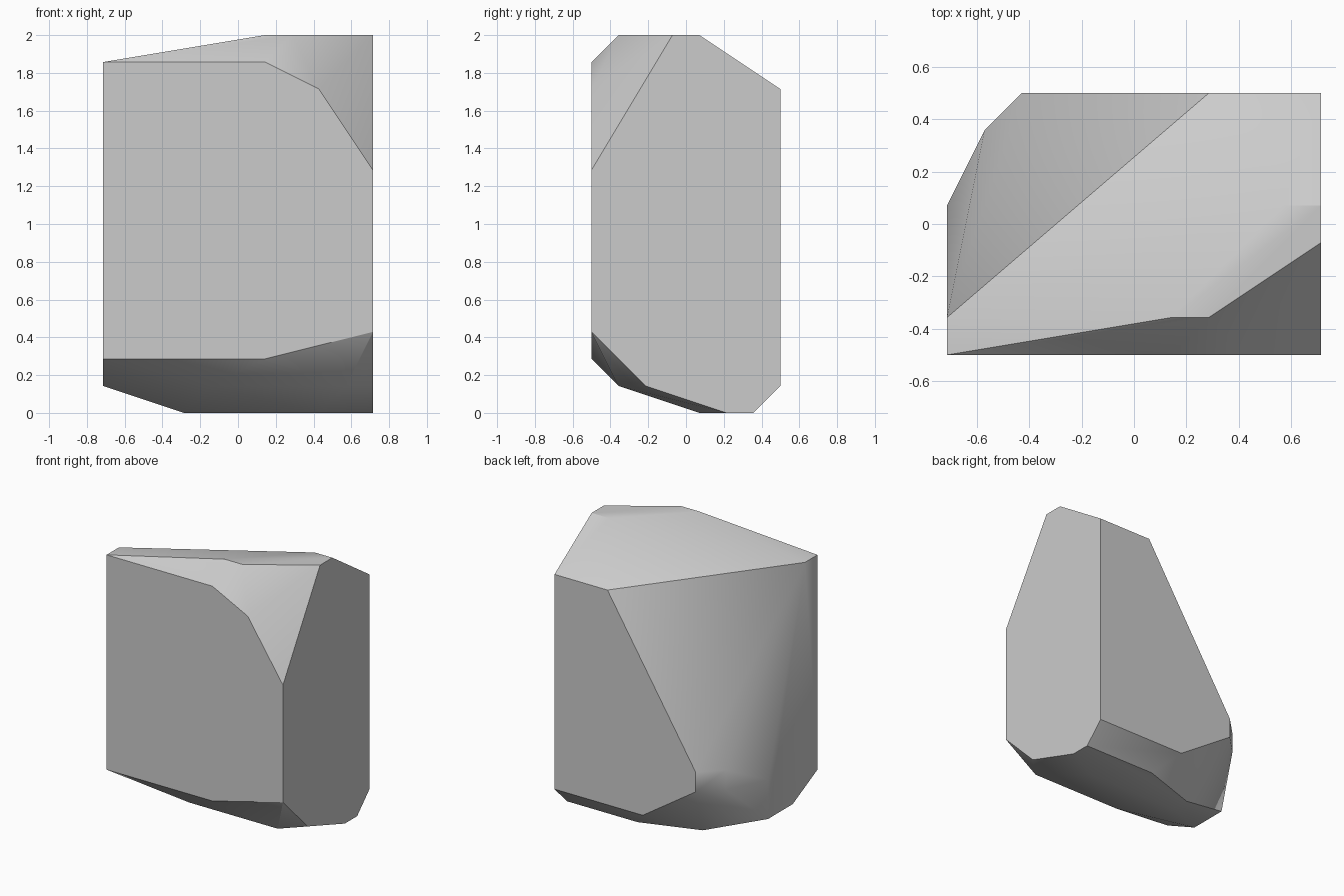
import bpy
import bmesh
import math
from mathutils import Vector

cube = bpy.data.objects.get("Cube")
if cube:
    bpy.data.objects.remove(cube, do_unlink=True)

UNIT = 1 / 7  # the boulder is carved on a regular lattice


def make_material(name, color):
    material = bpy.data.materials.new(name)
    material.use_nodes = True
    material.diffuse_color = color
    shader = next(node for node in material.node_tree.nodes if node.type == "BSDF_PRINCIPLED")
    shader.inputs["Base Color"].default_value = color
    shader.inputs["Roughness"].default_value = 0.9
    return material


def add_outline(bm, axis, offset, corners):
    """Add the corners of one outline, lying in the plane where axis equals offset."""
    for corner in corners:
        coords = list(corner)
        coords.insert("xyz".index(axis), offset)
        bm.verts.new(Vector(coords) * UNIT)


bm = bmesh.new()

# Broad front and back faces, as (x, z)
add_outline(bm, "y", -3.5, [(-5, 13), (1, 13), (3, 12), (5, 9), (5, 3), (1, 2), (-5, 2)])
add_outline(bm, "y", 3.5, [(5, 12), (2, 12), (-3, 4), (-3, 3), (0, 1), (5, 1)])

# Side faces, as (y, z)
add_outline(bm, "x", 5, [(-.5, 14), (.5, 14), (2.5, 0), (1.5, 0), (-1.5, 1)])
add_outline(bm, "x", -5, [(-2.5, 13), (.5, 3), (.5, 1), (-1.5, 1)])

# Crown and foot, as (x, y)
add_outline(bm, "z", 14, [(1, -2.5), (2, -2.5), (4, .5)])
add_outline(bm, "z", 0, [(1, 2.5), (-2, 1.5), (-2, .5), (3, .5)])

# Undercut below the front face, as (x, y)
add_outline(bm, "z", 1, [(4, -2.5), (-1, -2.5)])

# Chamfered back corner, as (x, z)
add_outline(bm, "y", 2.5, [(-4, 4), (-4, 3)])

# Wrap the outlines in one solid and merge the coplanar faces
hull = bmesh.ops.convex_hull(bm, input=bm.verts[:])
loose = {item for item in hull["geom_interior"] if isinstance(item, bmesh.types.BMVert)}
bmesh.ops.delete(bm, geom=list(loose), context="VERTS")
bmesh.ops.dissolve_limit(bm, angle_limit=math.radians(1), verts=bm.verts[:], edges=bm.edges[:])
bmesh.ops.recalc_face_normals(bm, faces=bm.faces[:])

mesh = bpy.data.meshes.new("boulder")
bm.to_mesh(mesh)
bm.free()
mesh.materials.append(make_material("stone grey", (0.6, 0.6, 0.6, 1)))

boulder = bpy.data.objects.new("boulder", mesh)
bpy.context.collection.objects.link(boulder)

# Soft shading across shallow facets, crisp along the main edges
bpy.ops.object.select_all(action="DESELECT")
boulder.select_set(True)
bpy.context.view_layer.objects.active = boulder
bpy.ops.object.shade_smooth_by_angle(angle=math.radians(30))
